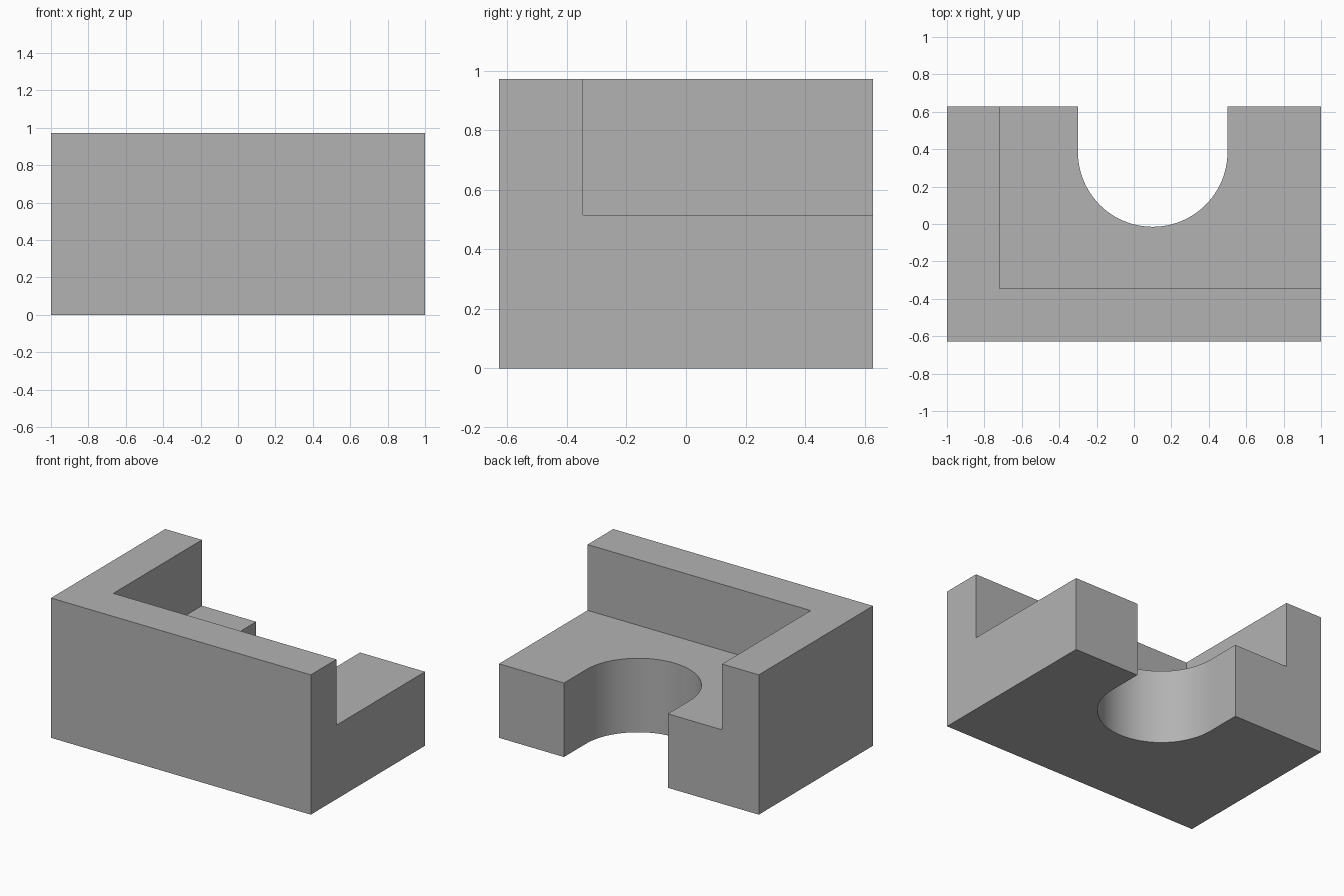
import bpy
import bmesh
import math

if "Cube" in bpy.data.objects:
    bpy.data.objects.remove(bpy.data.objects["Cube"], do_unlink=True)

# Overall sizes
HALF_X, HALF_Y, HEIGHT = 1.0, 0.628, 0.973
SHELF_Z = 0.515      # top of the low shelf
WALL = 0.282         # thickness of the two walls
SLOT_X, SLOT_Y, SLOT_R = 0.10, 0.385, 0.40
EXTRA = 0.2          # overshoot of the cutters

grey = bpy.data.materials.new("plain grey")
grey.use_nodes = True
colour = (0.448, 0.448, 0.448, 1)
grey.diffuse_color = colour
grey.node_tree.nodes["Principled BSDF"].inputs["Base Color"].default_value = colour


def prism(name, outline, z0, z1):
    """Extrude a counter-clockwise outline from z0 up to z1."""
    bm = bmesh.new()
    base = bm.faces.new([bm.verts.new((x, y, z0)) for x, y in outline])
    top = bmesh.ops.extrude_face_region(bm, geom=[base])["geom"]
    verts = [v for v in top if isinstance(v, bmesh.types.BMVert)]
    bmesh.ops.translate(bm, verts=verts, vec=(0, 0, z1 - z0))
    bmesh.ops.recalc_face_normals(bm, faces=bm.faces)
    mesh = bpy.data.meshes.new(name)
    bm.to_mesh(mesh)
    bm.free()
    mesh.materials.append(grey)
    obj = bpy.data.objects.new(name, mesh)
    bpy.context.collection.objects.link(obj)
    return obj


def rectangle(x0, x1, y0, y1):
    return [(x0, y0), (x1, y0), (x1, y1), (x0, y1)]


def cut(target, cutter):
    cutter.hide_render = True
    mod = target.modifiers.new("cut", "BOOLEAN")
    mod.operation = "DIFFERENCE"
    mod.solver = "EXACT"
    mod.object = cutter
    bpy.context.view_layer.objects.active = target
    bpy.ops.object.modifier_apply(modifier=mod.name)
    bpy.data.objects.remove(cutter, do_unlink=True)


# Solid block
block = prism("stepped_block", rectangle(-HALF_X, HALF_X, -HALF_Y, HALF_Y), 0, HEIGHT)

# Step that leaves the front and right walls
step = rectangle(-HALF_X + WALL, HALF_X + EXTRA, -HALF_Y + WALL, HALF_Y + EXTRA)
cut(block, prism("step_cutter", step, SHELF_Z, HEIGHT + EXTRA))

# Round-ended slot open at the back
STEPS = 48
slot = [(SLOT_X + SLOT_R * math.cos(a), SLOT_Y + SLOT_R * math.sin(a))
        for a in (math.pi + math.pi * i / STEPS for i in range(STEPS + 1))]
slot += [(SLOT_X + SLOT_R, HALF_Y + EXTRA), (SLOT_X - SLOT_R, HALF_Y + EXTRA)]
cut(block, prism("slot_cutter", slot, -EXTRA, HEIGHT + EXTRA))

# Smooth slot wall, sharp corners
bpy.ops.object.select_all(action="DESELECT")
block.select_set(True)
bpy.context.view_layer.objects.active = block
bpy.ops.object.shade_smooth_by_angle(angle=math.radians(30))
